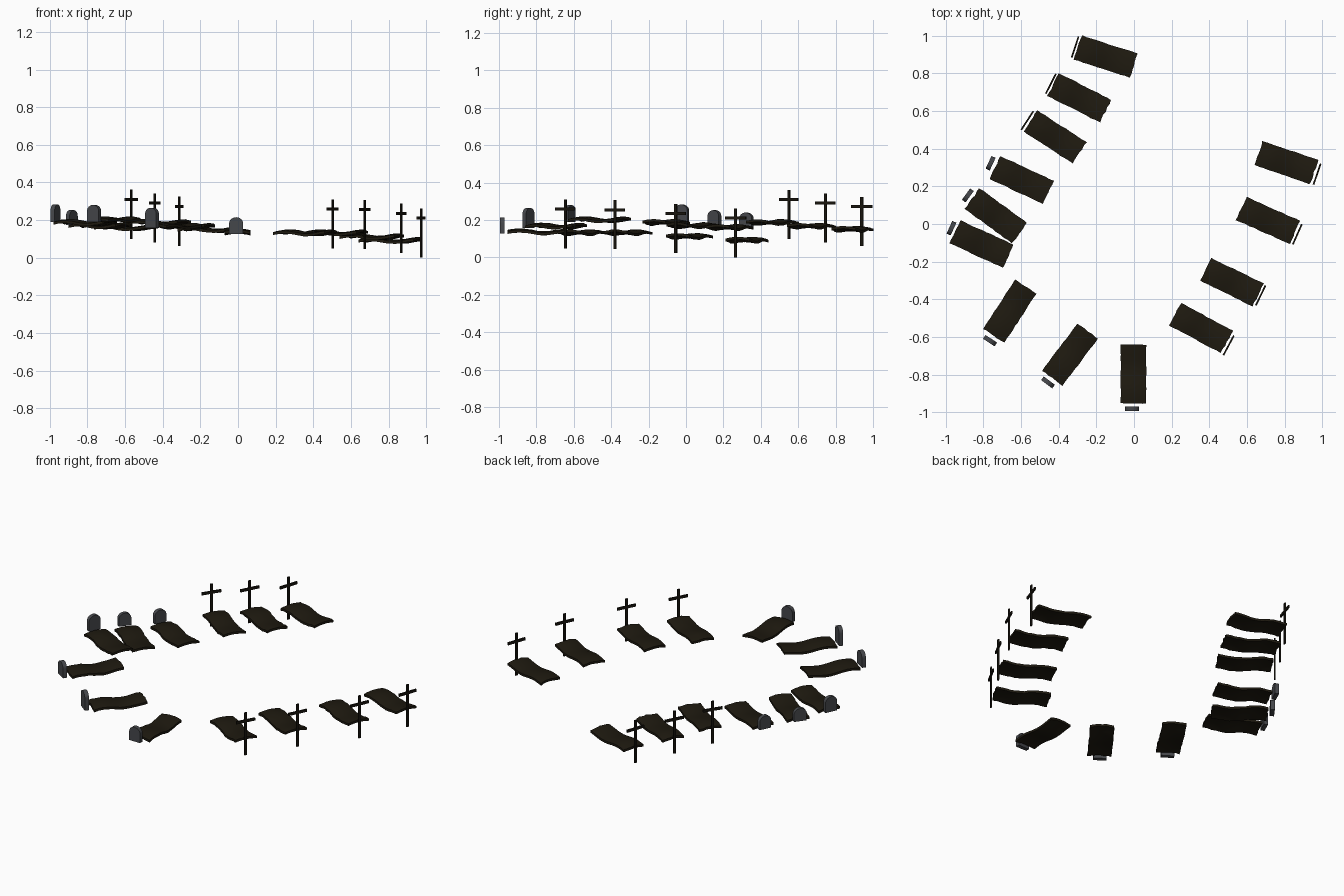
import bpy, bmesh, math, random
from mathutils import Matrix

if "Cube" in bpy.data.objects:
    bpy.data.objects.remove(bpy.data.objects["Cube"])

random.seed(4)


def material(name, rgb):
    m = bpy.data.materials.new(name)
    m.diffuse_color = (*rgb, 1)
    m.use_nodes = True
    m.node_tree.nodes["Principled BSDF"].inputs["Base Color"].default_value = m.diffuse_color
    return m


SOIL = material("soil", (0.013, 0.010, 0.005))
WOOD = material("dark_wood", (0.009, 0.007, 0.004))
STONE = material("grey_stone", (0.06, 0.063, 0.07))


def finish(name, bm, mat, x, y, z, angle):
    bmesh.ops.recalc_face_normals(bm, faces=bm.faces)
    me = bpy.data.meshes.new(name)
    bm.to_mesh(me)
    bm.free()
    me.materials.append(mat)
    ob = bpy.data.objects.new(name, me)
    bpy.context.collection.objects.link(ob)
    ob.location = (x, y, z)
    ob.rotation_euler.z = math.radians(angle)
    return ob


def shade(ob, deg=35):
    bpy.ops.object.select_all(action='DESELECT')
    ob.select_set(True)
    bpy.context.view_layer.objects.active = ob
    bpy.ops.object.shade_smooth_by_angle(angle=math.radians(deg))


# Earth mound: thin wavy slab, gently humped across its width
def mound(name, x, y, z, angle):
    bm = bmesh.new()
    nx, ny, L, W, T = 12, 6, 0.312, 0.135, 0.014
    layers = []
    noise = [[random.uniform(-1, 1) for _ in range(ny + 1)] for _ in range(nx + 1)]
    for side in (1, -1):
        rows = []
        for i in range(nx + 1):
            u = i / nx
            row = []
            for j in range(ny + 1):
                v = j / ny
                n = noise[i][j]
                wave = 0.007 * math.sin(2.4 * math.pi * u)
                hump = 0.008 * (math.sin(math.pi * v) - 0.5)
                px = (u - 0.5) * L + (0.003 * n if i in (0, nx) else 0)
                py = (v - 0.5) * W + (0.002 * n if j in (0, ny) else 0)
                row.append(bm.verts.new((px, py, wave + hump + side * T / 2 + 0.0012 * n)))
            rows.append(row)
        layers.append(rows)
        for i in range(nx):
            for j in range(ny):
                bm.faces.new((rows[i][j], rows[i + 1][j], rows[i + 1][j + 1], rows[i][j + 1]))
    # close the rim between top and bottom
    for e in [e for e in bm.edges if e.is_boundary and e.verts[0] in set(
            v for r in layers[0] for v in r)]:
        idx = {v: layers[1][i][j] for i, r in enumerate(layers[0]) for j, v in enumerate(r)}
        a, b = e.verts
        bm.faces.new((a, b, idx[b], idx[a]))
    shade(finish(name, bm, SOIL, x, y, z, angle))


# Wooden cross: post and arm, bottom of the post at the origin
def cross(name, x, y, z, angle):
    bm = bmesh.new()
    for size, h in (((0.008, 0.015, 0.262), 0.131), ((0.009, 0.118, 0.016), 0.21)):
        bmesh.ops.create_cube(bm, size=1, matrix=Matrix.Translation((0, 0, h)) @ Matrix.Diagonal((*size, 1)))
    finish(name, bm, WOOD, x, y, z, angle)


# Headstone: slab with rounded top, extruded from its outline
def headstone(name, x, y, z, angle, height):
    bm = bmesh.new()
    w, t, rise = 0.037, 0.024, 0.032
    pts = [(-w, 0), (w, 0)]
    for k in range(13):
        a = math.pi * k / 12
        pts.append((w * math.cos(a), height - rise + rise * math.sin(a)))
    face = bm.faces.new([bm.verts.new((-t / 2, p, q)) for p, q in pts])
    ext = bmesh.ops.extrude_face_region(bm, geom=[face])
    bmesh.ops.translate(bm, vec=(t, 0, 0), verts=[g for g in ext["geom"] if isinstance(g, bmesh.types.BMVert)])
    shade(finish(name, bm, STONE, x, y, z, angle))


# Graves with crosses: mound x, y, z, angle, then cross x, y, base z
crossed = [
    (-0.15, 0.89, 0.150, -18, -0.313, 0.94, 0.062),
    (-0.29, 0.67, 0.167, -27, -0.442, 0.745, 0.08),
    (-0.42, 0.463, 0.187, -33, -0.567, 0.55, 0.10),
    (0.356, -0.553, 0.132, -28, 0.503, -0.645, 0.048),
    (0.52, -0.309, 0.132, -26, 0.673, -0.38, 0.045),
    (0.713, 0.019, 0.112, -24, 0.868, -0.055, 0.025),
    (0.81, 0.327, 0.092, -19, 0.973, 0.265, 0.0),
]
for i, (x, y, z, a, cx, cy, cz) in enumerate(crossed, 1):
    mound(f"cross_grave_mound_{i}", x, y, z, a)
    cross(f"grave_cross_{i}", cx, cy, cz, a)

# Graves with headstones: mound x, y, z, angle, then stone x, y, base z, height
stoned = [
    (-0.597, 0.234, 0.160, -25, -0.762, 0.323, 0.16, 0.08),
    (-0.734, 0.043, 0.170, -36, -0.883, 0.152, 0.175, 0.078),
    (-0.81, -0.106, 0.187, -24.5, -0.97, -0.022, 0.19, 0.093),
    (-0.66, -0.463, 0.202, 57, -0.765, -0.62, 0.19, 0.09),
    (-0.34, -0.694, 0.168, 53, -0.457, -0.842, 0.157, 0.108),
    (-0.003, -0.798, 0.137, 90, -0.01, -0.983, 0.127, 0.088),
]
for i, (x, y, z, a, sx, sy, sz, h) in enumerate(stoned, 1):
    mound(f"stone_grave_mound_{i}", x, y, z, a)
    headstone(f"headstone_{i}", sx, sy, sz, a, h)
